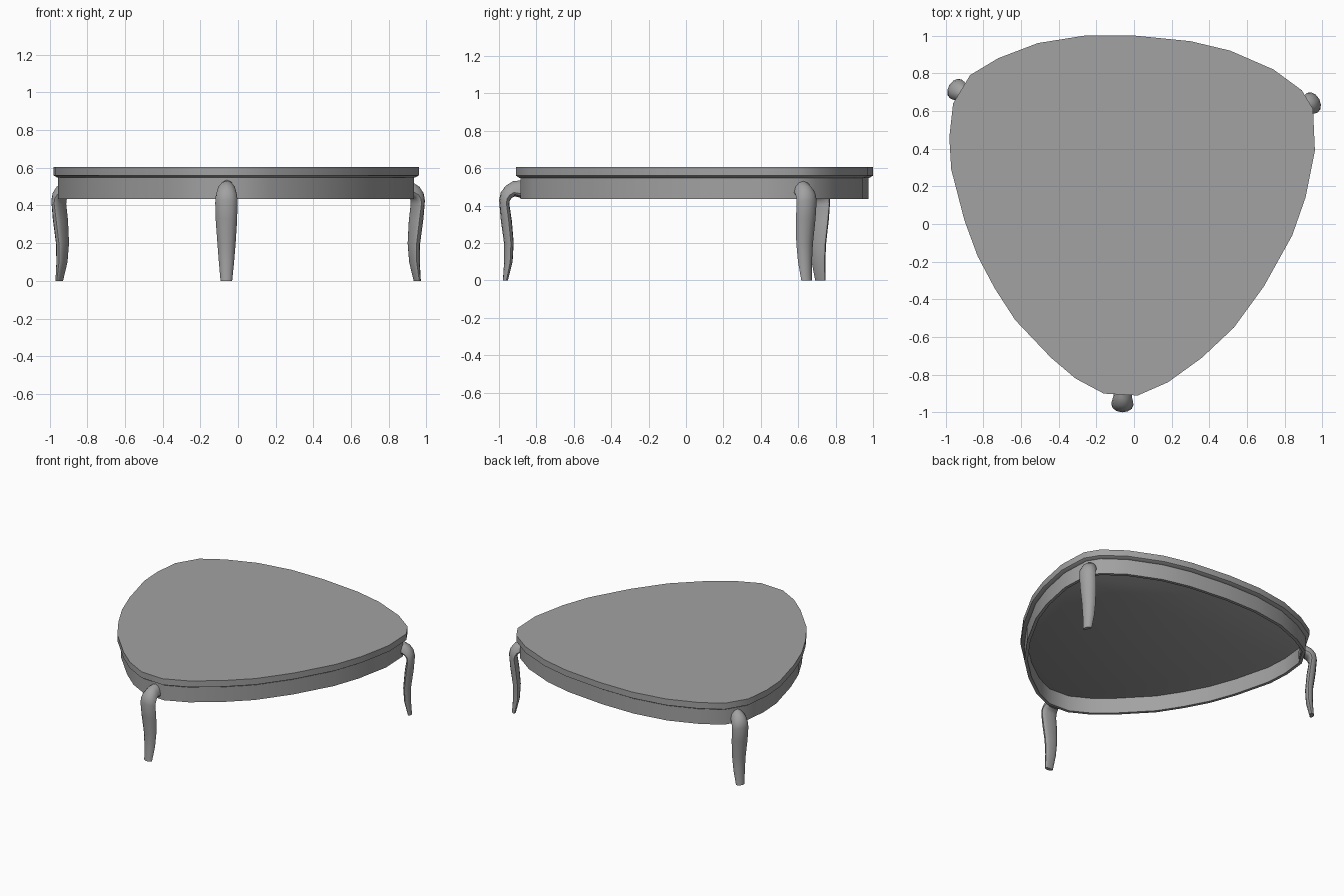
import bpy
import bmesh
from math import sin, cos, pi, radians
from mathutils import Vector

default = bpy.data.objects.get("Cube")
if default:
    bpy.data.objects.remove(default, do_unlink=True)

# One plain grey for the whole table
grey = bpy.data.materials.new("plain grey")
grey.use_nodes = True
colour = (0.36, 0.36, 0.36, 1)
grey.diffuse_color = colour
grey.node_tree.nodes["Principled BSDF"].inputs["Base Color"].default_value = colour


def loft(name, rings, capped=True, closed=False):
    """Bridge matching point rings into one surface."""
    bm = bmesh.new()
    loops = [[bm.verts.new(point) for point in ring] for ring in rings]
    pairs = list(zip(loops, loops[1:]))
    if closed:
        pairs.append((loops[-1], loops[0]))
    for low, high in pairs:
        for i in range(len(low)):
            j = (i + 1) % len(low)
            bm.faces.new((low[i], low[j], high[j], high[i]))
    if capped:
        bm.faces.new(loops[0])
        bm.faces.new(loops[-1])
    bmesh.ops.recalc_face_normals(bm, faces=bm.faces)
    mesh = bpy.data.meshes.new(name)
    bm.to_mesh(mesh)
    bm.free()
    mesh.materials.append(grey)
    obj = bpy.data.objects.new(name, mesh)
    bpy.context.collection.objects.link(obj)
    bpy.ops.object.select_all(action="DESELECT")
    obj.select_set(True)
    bpy.context.view_layer.objects.active = obj
    bpy.ops.object.shade_smooth_by_angle(angle=radians(35))
    return obj


# Rounded triangular outline, clockwise from the back
outline = [
    (-.26, 1), (0, 1), (.3, .97), (.51, .92), (.74, .82), (.89, .71), (.95, .61),
    (.96, .39), (.91, .14), (.84, -.06), (.69, -.33), (.53, -.55), (.36, -.71),
    (.18, -.84), (.02, -.91), (-.16, -.9), (-.31, -.82), (-.44, -.71),
    (-.63, -.51), (-.74, -.34), (-.83, -.17), (-.9, .02), (-.97, .29),
    (-.98, .46), (-.96, .64), (-.87, .79), (-.72, .88), (-.51, .96),
]


def outline_ring(inset, z):
    """Outline moved inward by a fixed distance, at one height."""
    ring = []
    for i, point in enumerate(outline):
        before = Vector(outline[i - 1])
        after = Vector(outline[(i + 1) % len(outline)])
        along = (after - before).normalized()
        ring.append((point[0] + along.y * inset, point[1] - along.x * inset, z))
    return ring


# Table top with a chamfered lower edge
apron_inset = 0.025
apron_top = 0.548
loft("table_top", [
    outline_ring(0, 0.605),
    outline_ring(0, 0.56),
    outline_ring(apron_inset - 0.005, apron_top),
])

# Hollow apron wall under the top
apron_inner = apron_inset + 0.022
loft("apron", [
    outline_ring(apron_inset, apron_top + 0.004),
    outline_ring(apron_inset, 0.435),
    outline_ring(apron_inner, 0.435),
    outline_ring(apron_inner, apron_top + 0.004),
], capped=False, closed=True)

# Curved leg stations: outer reach, height, inner reach, height, width
stations = [
    (1.016, .535, 1.016, .44, .09),
    (1.06, .53, 1.05, .45, .1),
    (1.1, .505, 1.068, .44, .112),
    (1.125, .47, 1.077, .425, .117),
    (1.134, .43, 1.079, .405, .118),
    (1.126, .33, 1.066, .32, .114),
    (1.108, .2, 1.056, .2, .097),
    (1.107, .1, 1.062, .1, .081),
    (1.114, 0, 1.087, 0, .062),
]
leg_centre = Vector((-0.02, 0.134, 0))
leg_sides = 12


def leg(name, angle):
    outward = Vector((cos(angle), sin(angle), 0))
    side = Vector((-sin(angle), cos(angle), 0))
    rings = []
    for reach_out, z_out, reach_in, z_in, width in stations:
        outer = leg_centre + outward * reach_out + Vector((0, 0, z_out))
        inner = leg_centre + outward * reach_in + Vector((0, 0, z_in))
        ring = []
        for i in range(leg_sides):
            a = 2 * pi * i / leg_sides
            # Round front, flattened back
            depth = 0.25 + cos(a) * (0.75 if cos(a) > 0 else 0.25)
            ring.append(inner.lerp(outer, depth) + side * sin(a) * width / 2)
        rings.append(ring)
    loft(name, rings)


# Three legs evenly spaced around the table
for number, name in enumerate(["front_leg", "back_left_leg", "back_right_leg"]):
    leg(name, radians(-92.2 + 120 * number))
